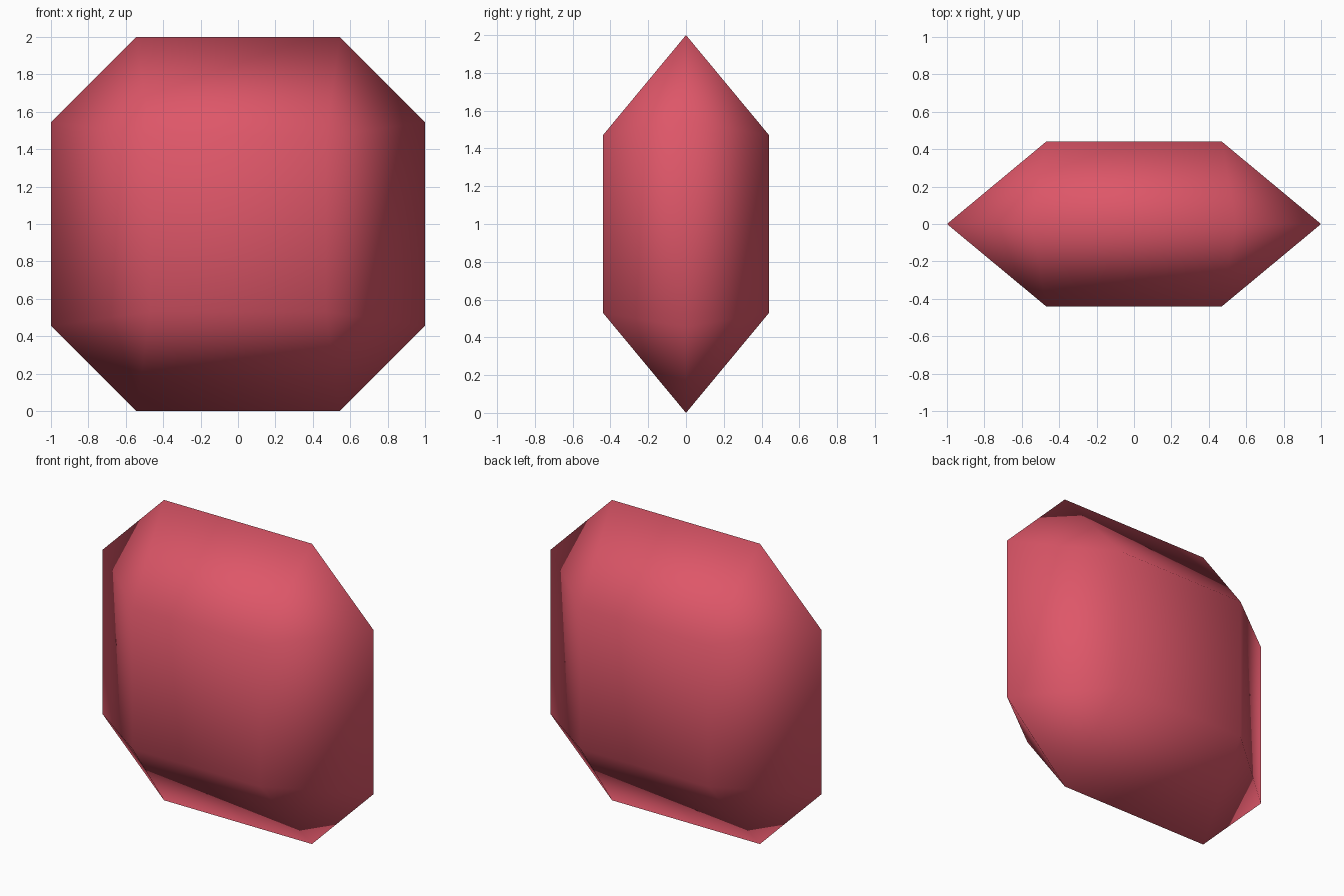
import bpy, bmesh

if "Cube" in bpy.data.objects:
    bpy.data.objects.remove(bpy.data.objects["Cube"])

LONG, SHORT = 1.0, 0.545     # octagonal girdle: half width and half flat side
INNER, DEPTH = 0.47, 0.44    # square front and back faces

bm = bmesh.new()

# octagonal girdle in the y = 0 plane
girdle = [bm.verts.new((x, 0, z + 1)) for x, z in (
    (LONG, -SHORT), (LONG, SHORT), (SHORT, LONG), (-SHORT, LONG),
    (-LONG, SHORT), (-LONG, -SHORT), (-SHORT, -LONG), (SHORT, -LONG))]

# front and back halves: square face, four sloped sides, four corner triangles
for y in (-DEPTH, DEPTH):
    square = [bm.verts.new((sx * INNER, y, 1 + sz * INNER))
              for sx, sz in ((1, -1), (1, 1), (-1, 1), (-1, -1))]
    bm.faces.new(square)
    for i in range(4):
        a, b = girdle[2 * i], girdle[2 * i + 1]
        c = girdle[(2 * i + 2) % 8]
        nxt = square[(i + 1) % 4]
        bm.faces.new((a, b, nxt, square[i]))
        bm.faces.new((b, c, nxt))

bmesh.ops.recalc_face_normals(bm, faces=bm.faces[:])
for f in bm.faces:
    f.smooth = True

mesh = bpy.data.meshes.new("gem")
bm.to_mesh(mesh)
bm.free()

# single red colour
red = bpy.data.materials.new("rose red")
red.diffuse_color = (0.73, 0.094, 0.14, 1)
red.use_nodes = True
red.node_tree.nodes["Principled BSDF"].inputs["Base Color"].default_value = red.diffuse_color
mesh.materials.append(red)

gem = bpy.data.objects.new("gem", mesh)
bpy.context.collection.objects.link(gem)
